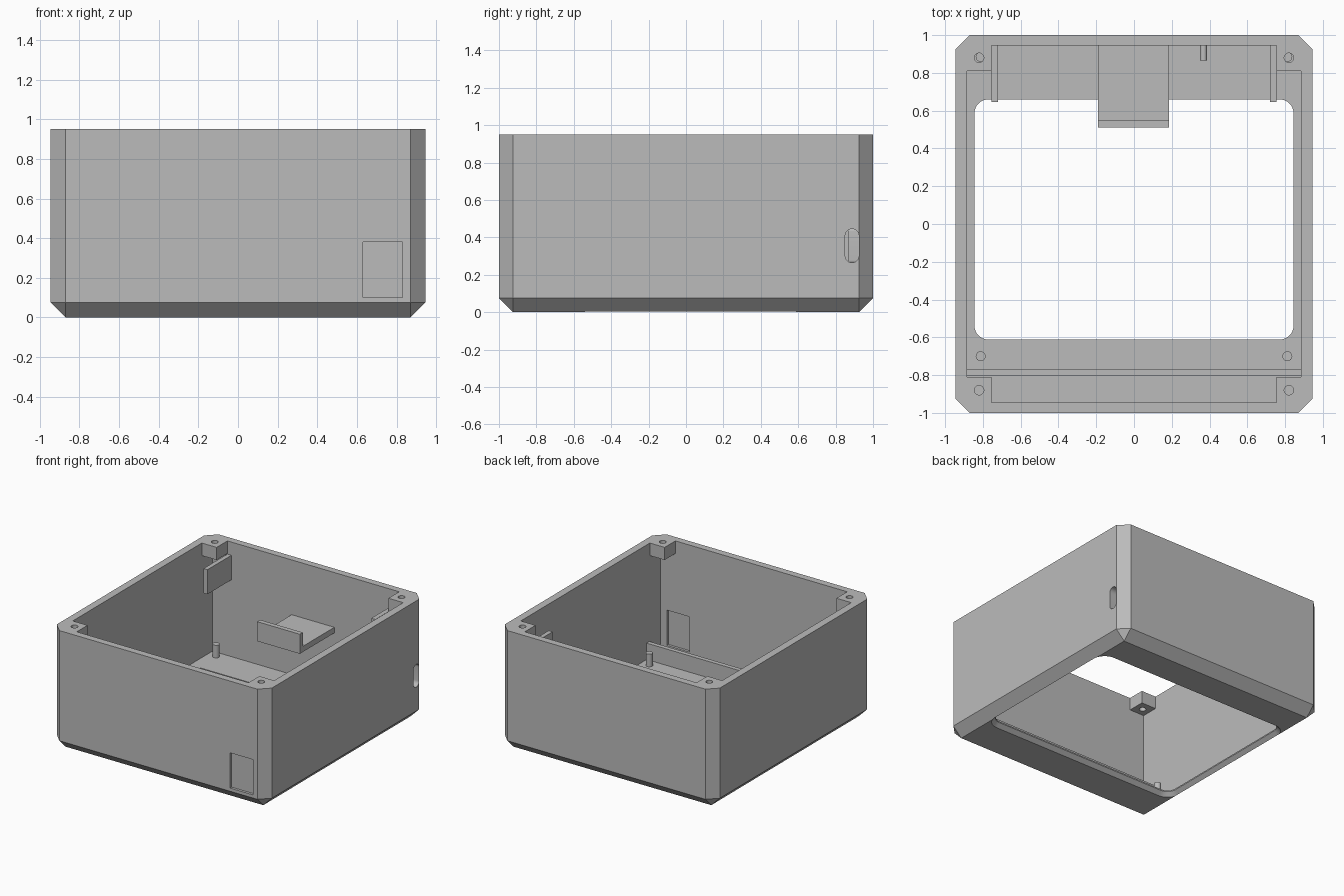
import bpy, bmesh, math

if "Cube" in bpy.data.objects:
    bpy.data.objects.remove(bpy.data.objects["Cube"])

grey = bpy.data.materials.new("plain grey")
grey.diffuse_color = (0.5, 0.5, 0.5, 1)
grey.use_nodes = True
grey.node_tree.nodes["Principled BSDF"].inputs["Base Color"].default_value = grey.diffuse_color


def finish(name, bm):
    bmesh.ops.recalc_face_normals(bm, faces=bm.faces)
    me = bpy.data.meshes.new(name)
    bm.to_mesh(me)
    bm.free()
    me.materials.append(grey)
    ob = bpy.data.objects.new(name, me)
    bpy.context.collection.objects.link(ob)
    return ob


def loft(name, rings):
    """Closed solid skinned through rings of equal point count."""
    bm = bmesh.new()
    vs = [[bm.verts.new(p) for p in r] for r in rings]
    n = len(rings[0])
    for a, b in zip(vs, vs[1:]):
        for i in range(n):
            j = (i + 1) % n
            bm.faces.new((a[i], a[j], b[j], b[i]))
    bm.faces.new(vs[0][::-1])
    bm.faces.new(vs[-1])
    return finish(name, bm)


def box(name, x0, x1, y0, y1, z0, z1):
    c = [(x0, y0), (x1, y0), (x1, y1), (x0, y1)]
    return loft(name, [[(x, y, z) for x, y in c] for z in (z0, z1)])


def rounded(x0, x1, y0, y1, r, steps=8):
    """Rounded rectangle outline as 2D points."""
    pts = []
    for k, (cx, cy) in enumerate([(x1 - r, y1 - r), (x0 + r, y1 - r),
                                  (x0 + r, y0 + r), (x1 - r, y0 + r)]):
        for i in range(steps + 1):
            a = math.pi / 2 * (k + i / steps)
            pts.append((cx + r * math.cos(a), cy + r * math.sin(a)))
    return pts


def cylinder(name, x, y, r, z0, z1):
    ring = [(x + r * math.cos(i * math.pi / 12), y + r * math.sin(i * math.pi / 12))
            for i in range(24)]
    return loft(name, [[(px, py, z) for px, py in ring] for z in (z0, z1)])


def cut(target, cutter):
    m = target.modifiers.new("cut", 'BOOLEAN')
    m.operation = 'DIFFERENCE'
    m.solver = 'EXACT'
    m.object = cutter
    bpy.context.view_layer.objects.active = target
    bpy.ops.object.modifier_apply(modifier=m.name)
    bpy.data.objects.remove(cutter)


X, Y, H, C = 0.945, 1.0, 0.95, 0.075      # outer half sizes, height, chamfer
IX, IY, FLOOR = 0.885, 0.945, 0.04        # inner half sizes, floor height

# Outer case: chamfered block
bm = bmesh.new()
for sx in (-1, 1):
    for sy in (-1, 1):
        bm.verts.new((sx * (X - C), sy * (Y - C), 0))
        for z in (C, H):
            bm.verts.new((sx * X, sy * (Y - C), z))
            bm.verts.new((sx * (X - C), sy * Y, z))
bmesh.ops.convex_hull(bm, input=bm.verts)
bmesh.ops.dissolve_limit(bm, angle_limit=0.01, verts=bm.verts, edges=bm.edges)
case = finish("case", bm)

# Hollow interior
cut(case, box("cavity", -IX, IX, -IY, IY, FLOOR, 1.2))

# Rounded floor opening, flared towards the underside
flare = [(-0.03, 0.06), (0.03, 0.0), (0.2, 0.0)]
cut(case, loft("opening", [
    [(x, y, z) for x, y in rounded(-0.845 - e, 0.845 + e, -0.612 - e, 0.66 + e, 0.075 + e)]
    for z, e in flare]))

# Side slot
slot = rounded(0.851, 0.924, 0.265, 0.445, 0.036)
cut(case, loft("slot", [[(x, y, z) for y, z in slot] for x in (0.8, 1.1)]))

# Thin knock-out panel, recessed from both sides of the front wall
cut(case, box("outer_recess", 0.63, 0.83, -1.1, -0.98, 0.10, 0.38))
cut(case, box("inner_recess", 0.63, 0.83, -0.965, -0.9, 0.10, 0.38))

# Screw posts in the top corners, with holes running down through them
for sx in (-1, 1):
    for sy in (-1, 1):
        side = ("left" if sx < 0 else "right") + ("_front" if sy < 0 else "_back")
        xs = sorted((sx * 0.755, sx * (IX + 0.01)))
        ys = sorted((sy * 0.81, sy * (IY + 0.01)))
        post = box("screw_post_" + side, *xs, *ys, 0.85, H)
        cut(post, cylinder("screw_hole", sx * 0.82, sy * 0.88, 0.025, 0.8, 1.0))
        # Locating pins on the floor
        py = 0.885 if sy > 0 else -0.70
        cylinder("pin_" + side, sx * 0.812, py, 0.026, FLOOR - 0.01, 0.14)
    # Hanging ribs on the back wall
    xs = sorted((sx * 0.72, sx * 0.755))
    box("rib_" + ("left" if sx < 0 else "right"), *xs, 0.645, IY + 0.01, 0.65, 0.845)

# Fence along the front of the floor
box("floor_fence", -IX - 0.005, IX + 0.005, -0.805, -0.77, FLOOR - 0.01, 0.17)

# Shelf with an upturned lip on the back wall
profile = [(IY + 0.01, 0.47), (0.512, 0.47), (0.512, 0.625), (0.55, 0.625),
           (0.55, 0.515), (IY + 0.01, 0.515)]
loft("shelf", [[(x, y, z) for y, z in profile] for x in (-0.19, 0.185)])

# Rounded tongue on the back wall beside the slot
tongue = rounded(0.35, 0.386, 0.26, 0.45, 0.0178)
loft("tongue", [[(x, y, z) for x, z in tongue] for y in (0.865, IY + 0.01)])

# Crisp edges with smooth curved surfaces
bpy.ops.object.select_all(action='SELECT')
bpy.context.view_layer.objects.active = case
bpy.ops.object.shade_smooth_by_angle(angle=math.radians(30))
